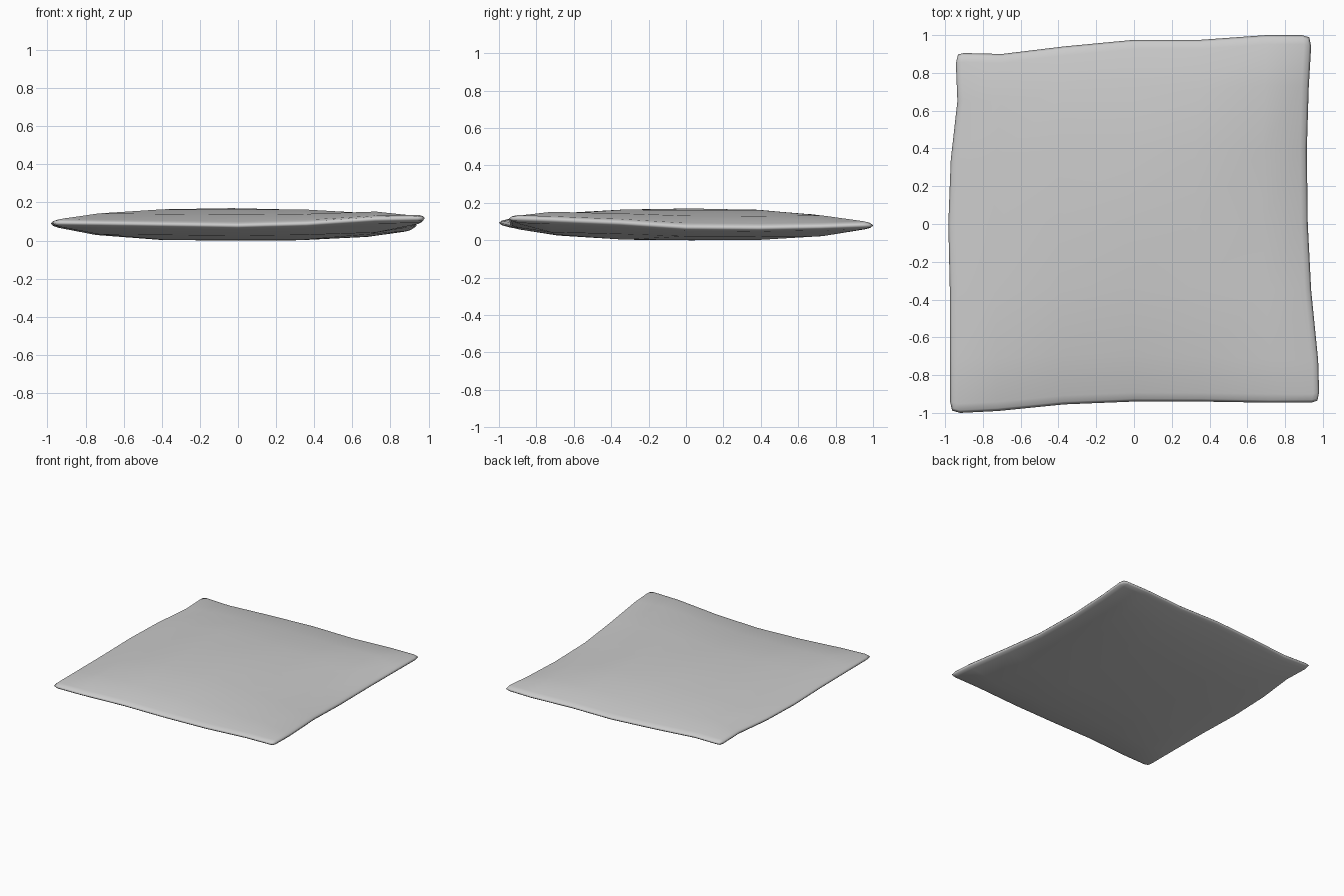
import bpy, bmesh
from mathutils import Vector

if "Cube" in bpy.data.objects:
    bpy.data.objects.remove(bpy.data.objects["Cube"])

# Seam of the cushion, one side at a time, at these parameters
KEYS = [-1, -.95, -.75, -.37, 0, .37, .75, .95, 1]
FRONT = [(-.963, -.988, .098), (-.92, -1.0, .098), (-.72, -.99, .095), (-.37, -.955, .089), (0, -.94, .083),
         (.36, -.94, .093), (.72, -.946, .118), (.94, -.945, .122), (.971, -.935, .122)]
BACK = [(-.932, .898, .098), (-.90, .905, .098), (-.70, .90, .095), (-.37, .94, .09), (0, .975, .085),
        (.35, .975, .083), (.70, 1.0, .083), (.89, 1.0, .085), (.928, .988, .085)]
LEFT = [FRONT[0], (-.974, -.94, .098), (-.974, -.70, .098), (-.975, -.35, .097), (-.983, 0, .095),
        (-.97, .34, .095), (-.935, .65, .097), (-.943, .85, .098), BACK[0]]
RIGHT = [FRONT[-1], (.98, -.89, .122), (.975, -.72, .115), (.938, -.35, .098), (.92, 0, .074),
         (.915, .39, .071), (.925, .72, .077), (.938, .94, .085), BACK[-1]]

# Half thickness against distance from the middle
DEPTH = [(0, .085), (.37, .08), (.75, .055), (.95, .021), (.985, .012), (1, 0)]


def interp(keys, vals, t):
    for i in range(len(keys) - 1):
        if t <= keys[i + 1]:
            f = (t - keys[i]) / (keys[i + 1] - keys[i])
            return vals[i] * (1 - f) + vals[i + 1] * f
    return vals[-1]


def side(points, t):
    return interp(KEYS, [Vector(p) for p in points], t)


def surface(u, v, sign):
    # Blend the four seam curves, then puff the sheet up or down
    a, b = (u + 1) / 2, (v + 1) / 2
    p = side(FRONT, u) * (1 - b) + side(BACK, u) * b + side(LEFT, v) * (1 - a) + side(RIGHT, v) * a
    p -= (Vector(FRONT[0]) * (1 - a) + Vector(FRONT[-1]) * a) * (1 - b)
    p -= (Vector(BACK[0]) * (1 - a) + Vector(BACK[-1]) * a) * b
    t = max(abs(u), abs(v))
    p.z = .09 + (p.z - .09) * t ** 2
    p.z += sign * interp([d[0] for d in DEPTH], [d[1] for d in DEPTH], t)
    return p


# Cushion: top and bottom sheets sharing the seam
U = [-1, -.985] + KEYS[1:-1] + [.985, 1]
n = len(U)
bm = bmesh.new()
for sign in (1, -1):
    grid = [[bm.verts.new(surface(u, v, sign)) for u in U] for v in U]
    for j in range(n - 1):
        for i in range(n - 1):
            bm.faces.new((grid[j][i], grid[j][i + 1], grid[j + 1][i + 1], grid[j + 1][i]))
bmesh.ops.remove_doubles(bm, verts=bm.verts, dist=.0005)
bmesh.ops.recalc_face_normals(bm, faces=bm.faces)
low = min(v.co.z for v in bm.verts)
bmesh.ops.translate(bm, verts=bm.verts, vec=(0, 0, -low))
for f in bm.faces:
    f.smooth = True
mesh = bpy.data.meshes.new("cushion")
bm.to_mesh(mesh)
bm.free()
cushion = bpy.data.objects.new("cushion", mesh)
bpy.context.collection.objects.link(cushion)
